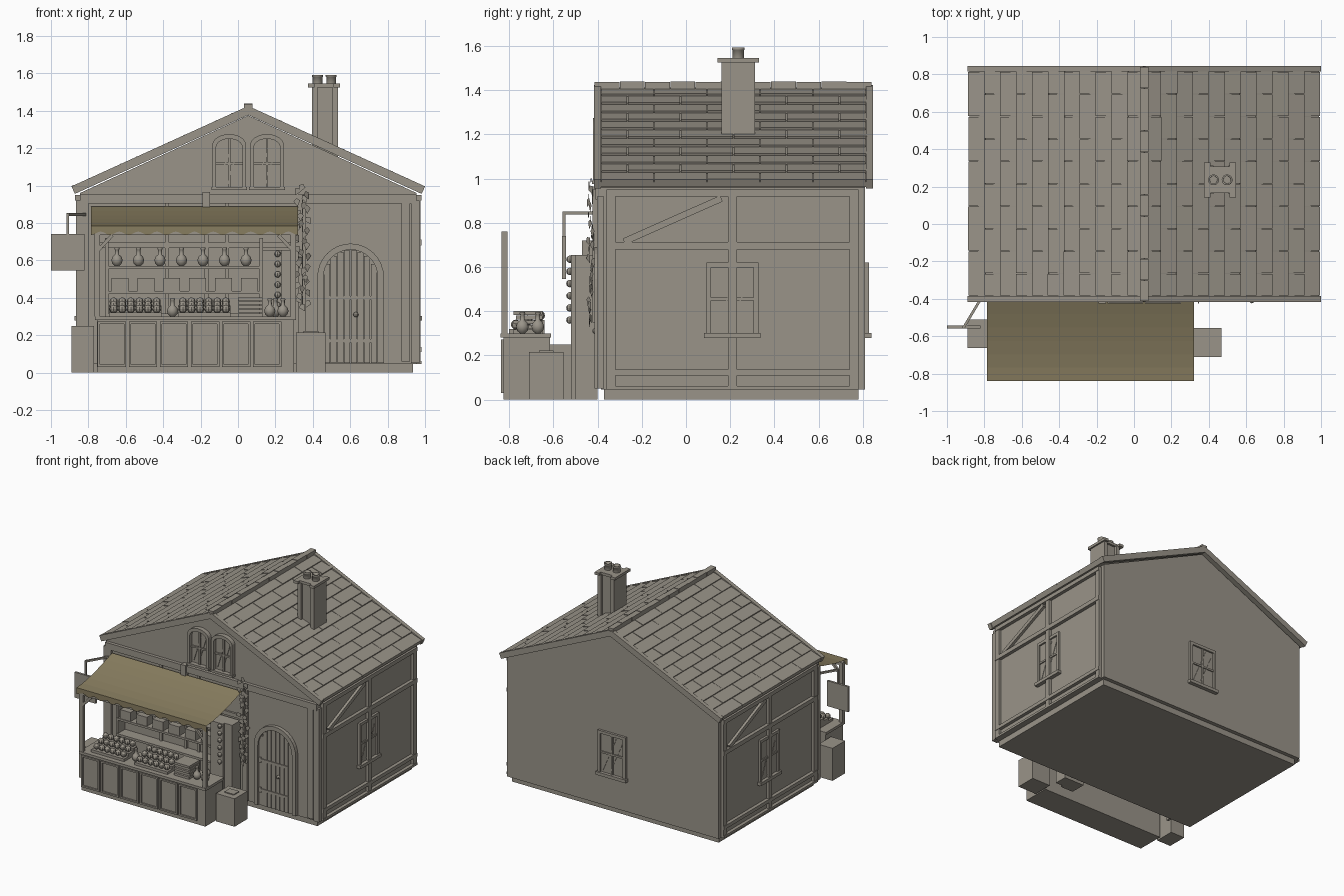
import bpy, bmesh, random
from math import sin, cos, pi, atan2, hypot
from mathutils import Matrix, Vector

cube = bpy.data.objects.get("Cube")
if cube:
    bpy.data.objects.remove(cube)
random.seed(4)


def material(name, rgb):
    m = bpy.data.materials.new(name)
    m.use_nodes = True
    m.diffuse_color = (*rgb, 1)
    m.node_tree.nodes["Principled BSDF"].inputs["Base Color"].default_value = (*rgb, 1)
    return m


STONE = material("warm grey", (0.32, 0.295, 0.25))
CLOTH = material("tan cloth", (0.245, 0.205, 0.115))
CX, CY = 0.055, 0.21           # house centre


def finish(bm, name, mat=STONE, normals=True):
    if normals:
        bmesh.ops.recalc_face_normals(bm, faces=bm.faces)
    me = bpy.data.meshes.new(name)
    bm.to_mesh(me)
    bm.free()
    me.materials.append(mat)
    ob = bpy.data.objects.new(name, me)
    bpy.context.collection.objects.link(ob)
    return ob


def box(bm, x0, x1, y0, y1, z0, z1, M=Matrix()):
    T = Matrix.Translation(((x0 + x1) / 2, (y0 + y1) / 2, (z0 + z1) / 2))
    S = Matrix.Diagonal((x1 - x0, y1 - y0, z1 - z0, 1))
    bmesh.ops.create_cube(bm, size=1, matrix=M @ T @ S)


def boxes(name, items, M=Matrix()):
    bm = bmesh.new()
    for b in items:
        box(bm, *b, M)
    return finish(bm, name)


def bar(bm, a, b, y0, y1, w, M=Matrix()):
    # straight bar in the xz plane from a to b
    dx, dz = b[0] - a[0], b[1] - a[1]
    R = Matrix.Translation((a[0], 0, a[1])) @ Matrix.Rotation(-atan2(dz, dx), 4, 'Y')
    box(bm, 0, hypot(dx, dz), y0, y1, -w / 2, w / 2, M @ R)


def prism(bm, pts, y0, y1):
    rows = [[bm.verts.new((x, y, z)) for x, z in pts] for y in (y0, y1)]
    bm.faces.new(rows[0])
    bm.faces.new(rows[1][::-1])
    for i in range(len(pts)):
        j = (i + 1) % len(pts)
        bm.faces.new((rows[0][j], rows[0][i], rows[1][i], rows[1][j]))


def arch(cx, r, rise, z0, spring, n=16):
    pts = [(cx + r * cos(pi * i / n), spring + rise * sin(pi * i / n)) for i in range(n + 1)]
    return [(cx + r, z0)] + pts + [(cx - r, z0)]


def ring(bm, outer, inner, y0, y1):
    for i in range(len(outer) - 1):
        prism(bm, [outer[i], outer[i + 1], inner[i + 1], inner[i]], y0, y1)


def lathe(bm, profile, loc, n=10):
    rows = [[bm.verts.new((loc[0] + r * cos(2 * pi * i / n), loc[1] + r * sin(2 * pi * i / n), loc[2] + z))
             for i in range(n)] for r, z in profile]
    for a, b in zip(rows, rows[1:]):
        for i in range(n):
            bm.faces.new((a[i], a[(i + 1) % n], b[(i + 1) % n], b[i])).smooth = True
    bm.faces.new(rows[0])
    bm.faces.new(rows[-1])


def ball(bm, loc, r):
    bmesh.ops.create_uvsphere(bm, u_segments=8, v_segments=6, radius=r, matrix=Matrix.Translation(loc))


# House body
boxes("base", [(-0.825, 0.935, -0.37, 0.78, 0, 0.05)])
bm = bmesh.new()
prism(bm, [(-0.845, 0.045), (0.955, 0.045), (0.955, 0.96), (CX, 1.375), (-0.845, 0.96)], -0.385, 0.81)
finish(bm, "walls")

# Roof: slab, overlapping tile courses, verge boards, ridge
RUN, RISE = 0.935, 0.425
L = hypot(RUN, RISE)
COURSES = 11


def slope(side, s, n):
    c, k = RUN / L, RISE / L
    return (CX + side * (RUN - s * c + n * k), 0.985 + s * k + n * c)


for side, label in ((1, "left"), (-1, "right")):
    bm = bmesh.new()
    prism(bm, [slope(side, *p) for p in ((0, 0), (L, 0), (L, -0.025), (0, -0.025))], -0.40, 0.83)
    finish(bm, label + "_roof_slab")
    bm = bmesh.new()
    step = L / COURSES
    for i in range(COURSES):
        cuts = [-0.385] + [-0.385 + 0.24 * (k + (0.5 if i % 2 else 1)) for k in range(5)] + [0.82]
        for y0, y1 in zip(cuts, cuts[1:]):
            if y1 - y0 < 0.02:
                continue
            t = 0.012 + random.uniform(0, 0.004)
            s = i * step
            prism(bm, [slope(side, *p) for p in ((s, 0), (s, t), (s + step, 0.003), (s + step, 0))],
                  y0 + 0.002, y1 - 0.002)
    finish(bm, label + "_roof_tiles")
    bm = bmesh.new()
    for y0, y1 in ((-0.416, -0.385), (0.815, 0.845)):
        prism(bm, [slope(side, *p) for p in ((-0.005, 0.014), (L, 0.014), (L, -0.03), (-0.005, -0.03))], y0, y1)
    finish(bm, label + "_verge_boards")
boxes("ridge_tiles", [(CX - 0.022, CX + 0.022, y, y + 0.112, 1.40, 1.437 + 0.003 * (i % 2))
                      for i, y in enumerate([-0.413 + 0.114 * k for k in range(11)])])

# Chimney with grooved sides
boxes("chimney", [(0.395, 0.425, 0.16, 0.312, 1.12, 1.53), (0.505, 0.535, 0.16, 0.312, 1.12, 1.53),
                  (0.42, 0.51, 0.18, 0.292, 1.12, 1.53)])
boxes("chimney_cap", [(0.373, 0.41, 0.143, 0.33, 1.525, 1.545), (0.51, 0.546, 0.143, 0.33, 1.525, 1.545),
                      (0.405, 0.515, 0.165, 0.308, 1.525, 1.545)])
bm = bmesh.new()
for x in (0.425, 0.498):
    lathe(bm, [(0.026, 0), (0.026, 0.04), (0.029, 0.042), (0.029, 0.052), (0.02, 0.052), (0.02, 0.02)],
          (x, 0.236, 1.54), 14)
finish(bm, "chimney_pots")


# Walls that share one frame: local x along the wall, local -y outward
def sash_window(name, M, z0=0.29, z1=0.62, h=0.118):
    bm = bmesh.new()
    for x in (-h, h - 0.022):
        box(bm, x, x + 0.022, -0.018, 0, z0, z1, M)
    box(bm, -h, h, -0.018, 0, z1 - 0.022, z1, M)
    box(bm, -h - 0.01, h + 0.01, -0.03, 0, z0 - 0.012, z0 + 0.012, M)
    box(bm, -h, h, -0.005, 0, z0, z1, M)
    box(bm, -0.007, 0.007, -0.013, 0, z0, z1, M)
    box(bm, -h, h, -0.013, 0, (z0 + z1) / 2 - 0.007, (z0 + z1) / 2 + 0.007, M)
    for a, b in (((-0.08, z0 + 0.03), (0.03, z1 - 0.04)), ((-0.02, z0 + 0.03), (0.08, z1 - 0.07))):
        bar(bm, a, b, -0.008, 0, 0.006, M)
    finish(bm, name)


for angle, label in ((pi / 2, "left"), (-pi / 2, "right")):
    M = Matrix.Translation((CX, CY, 0)) @ Matrix.Rotation(angle, 4, 'Z') @ Matrix.Translation((0, -0.90, 0))
    sash_window(label + "_window", M)
    bm = bmesh.new()
    for x in (-0.57, -0.02, 0.53):
        box(bm, x, x + 0.04, -0.022, 0.01, 0.05, 0.94, M)
    for z0, z1 in ((0.045, 0.062), (0.11, 0.137), (0.68, 0.712), (0.92, 0.95)):
        box(bm, -0.57, 0.57, -0.026, 0.01, z0, z1, M)
    bar(bm, (-0.49, 0.715), (-0.05, 0.91), -0.02, 0.01, 0.03, M)
    finish(bm, label + "_timber_frame")
sash_window("back_window", Matrix.Translation((CX, 0.81, 0)) @ Matrix.Rotation(pi, 4, 'Z'))

# Front timbers
boxes("front_timbers", [(-0.845, 0.955, -0.41, -0.38, 0.905, 0.955), (0.875, 0.92, -0.403, -0.38, 0.06, 0.905),
                        (-0.865, -0.80, -0.403, -0.37, 0.05, 0.92), (0.925, 0.97, -0.403, -0.37, 0.05, 0.92),
                        (0.32, 0.36, -0.403, -0.38, 0.05, 0.905), (-0.76, 0.32, -0.40, -0.38, 0.665, 0.695)]
      + [(x, x + 0.022, -0.40, -0.38, 0.05, 0.905) for x in (-0.39, -0.18, -0.07)]
      + [(-0.19, -0.15, -0.425, -0.38, 0.885, 0.965)])

# Gable windows
for cx, label in ((-0.047, "right"), (0.155, "left")):
    bm = bmesh.new()
    ring(bm, arch(cx, 0.09, 0.06, 0.98, 1.215), arch(cx, 0.07, 0.045, 0.98, 1.205), -0.42, -0.38)
    prism(bm, arch(cx, 0.075, 0.045, 0.98, 1.21), -0.39, -0.38)
    box(bm, cx - 0.095, cx + 0.095, -0.425, -0.38, 0.975, 0.992)
    box(bm, cx - 0.006, cx + 0.006, -0.402, -0.38, 0.98, 1.25)
    box(bm, cx - 0.07, cx + 0.07, -0.402, -0.38, 1.11, 1.122)
    for dx in (-0.045, 0.0):
        bar(bm, (cx + dx - 0.01, 1.01), (cx + dx + 0.05, 1.2), -0.396, -0.385, 0.006)
    finish(bm, label + "_gable_window")

# Arched door
bm = bmesh.new()
ring(bm, arch(0.602, 0.178, 0.18, 0.05, 0.51), arch(0.602, 0.145, 0.147, 0.05, 0.51), -0.413, -0.38)
finish(bm, "door_surround")
bm = bmesh.new()
for i in range(8):
    x = 0.459 + i * 0.036
    top = 0.51 + (max(0.0, 0.145 ** 2 - (x + 0.017 - 0.602) ** 2)) ** 0.5
    box(bm, x, x + 0.032, -0.40, -0.38, 0.05, top)
finish(bm, "door_planks")
boxes("door_hinges", [(0.475, 0.71, -0.406, -0.39, z, z + 0.02) for z in (0.16, 0.39)]
      + [(0.46, 0.48, -0.408, -0.39, z - 0.01, z + 0.03) for z in (0.16, 0.39)])
bm = bmesh.new()
ball(bm, (0.63, -0.41, 0.31), 0.014)
finish(bm, "door_knob")

# Counter with framed front
boxes("counter", [(-0.755, 0.30, -0.825, -0.615, 0, 0.285), (-0.765, 0.31, -0.838, -0.61, 0.28, 0.30)])
bm = bmesh.new()
for i in range(6):
    x, w = -0.75 + i * 0.166, 0.152
    rails = [(x, x + w, 0.03, 0.042), (x, x + w, 0.26, 0.272), (x, x + 0.012, 0.03, 0.272), (x + w - 0.012, x + w, 0.03, 0.272)]
    for x0, x1, z0, z1 in rails:
        box(bm, x0, x1, -0.836, -0.82, z0, z1)
finish(bm, "counter_panels")

# Awning: sagging cloth and scalloped valance
X0, X1, N = -0.785, 0.32, 88
bm = bmesh.new()
rows = []
for k in range(7):
    t = k / 6
    rows.append([bm.verts.new((X0 + (X1 - X0) * i / N, -0.41 - 0.43 * t, 0.785 + 0.103 * (1 - t) ** 1.5)) for i in range(N + 1)])
rows.append([bm.verts.new((X0 + (X1 - X0) * i / N, -0.84, 0.745 - 0.009 * cos(2 * pi * i / 8))) for i in range(N + 1)])
for a, b in zip(rows, rows[1:]):
    for i in range(N):
        bm.faces.new((a[i], b[i], b[i + 1], a[i + 1]))
finish(bm, "awning", CLOTH)
bm = bmesh.new()
for x, d in ((-0.752, 1), (0.296, -1)):
    box(bm, x - 0.015, x + 0.015, -0.835, -0.808, 0.3, 0.76)
    bar(bm, (x, 0.65), (x + d * 0.08, 0.735), -0.83, -0.812, 0.018)
box(bm, -0.765, 0.31, -0.832, -0.812, 0.735, 0.755)
finish(bm, "awning_posts")

# Stall cabinet, wall shelves and crates
boxes("tall_cabinet", [(0.13, 0.235, -0.52, -0.40, 0, 0.655), (0.235, 0.30, -0.50, -0.40, 0, 0.655)])
boxes("wall_shelves", [(-0.70, 0.13, -0.475, -0.385, z, z + 0.016) for z in (0.30, 0.42, 0.555)]
      + [(x, x + 0.018, -0.47, -0.385, 0.05, 0.72) for x in (-0.71, 0.115)])
boxes("shelf_boxes", [(x, x + 0.09, -0.47, -0.40, 0.436, 0.505) for x in [-0.675 + 0.138 * i for i in range(6)]])
boxes("left_crate", [(0.31, 0.468, -0.71, -0.555, 0, 0.215), (0.35, 0.43, -0.665, -0.60, 0.21, 0.222)])
boxes("right_crate", [(-0.89, -0.77, -0.663, -0.51, 0, 0.25)])

# Goods
FLASK = [(0.012, 0), (0.025, 0.012), (0.03, 0.03), (0.024, 0.048), (0.011, 0.06), (0.01, 0.085), (0.014, 0.09), (0.012, 0.097)]
bm = bmesh.new()
for i in range(7):
    lathe(bm, FLASK, (-0.647 + 0.115 * i, -0.435, 0.571))
for x, y in ((0.17, -0.74), (0.24, -0.74), (0.2, -0.67), (-0.35, -0.74)):
    lathe(bm, FLASK, (x, y, 0.30))
finish(bm, "flasks")
boxes("trays", [(x, x + 0.28, -0.80 + 0.055 * k, -0.64, 0.30, 0.32 + 0.02 * k) for x in (-0.69, -0.32) for k in range(3)])
boxes("slat_stack", [(0.0, 0.13, -0.78 + 0.01 * (k % 2), -0.65, 0.30 + 0.021 * k, 0.317 + 0.021 * k) for k in range(5)])
bm = bmesh.new()
for x in (-0.665, -0.295):
    for k in range(3):
        for i in range(6):
            ball(bm, (x + 0.046 * i, -0.77 + 0.055 * k, 0.34 + 0.02 * k), 0.022)
for i in range(6):
    ball(bm, (0.212, -0.525, 0.36 + 0.055 * i), 0.017)
finish(bm, "produce")

# Hanging sign on a slanted bracket
boxes("sign_board", [(-1.0, -0.82, -0.56, -0.543, 0.545, 0.74)])
bm = bmesh.new()
R = Matrix.Translation((-0.91, -0.552, 0)) @ Matrix.Rotation(atan2(0.15, 0.09), 4, 'Z')
box(bm, 0, 0.18, -0.007, 0.007, 0.838, 0.852, R)
box(bm, -0.917, -0.903, -0.559, -0.545, 0.73, 0.85)
finish(bm, "sign_bracket")

# Climbing vine
bm = bmesh.new()
for i in range(34):
    z = 0.35 + 0.64 * i / 33
    M = (Matrix.Translation((0.345 + 0.03 * sin(i * 1.9), -0.43 + random.uniform(-0.012, 0.012), z))
         @ Matrix.Rotation(random.uniform(-0.7, 0.7), 4, 'Z') @ Matrix.Rotation(random.uniform(-0.6, 0.6), 4, 'Y'))
    bm.faces.new([bm.verts.new(M @ Vector(p)) for p in ((0, 0, -0.026), (0.018, 0, 0.006), (0, 0, 0.02), (-0.018, 0, 0.006))])
box(bm, 0.341, 0.347, -0.424, -0.40, 0.35, 0.95)
finish(bm, "vine")
